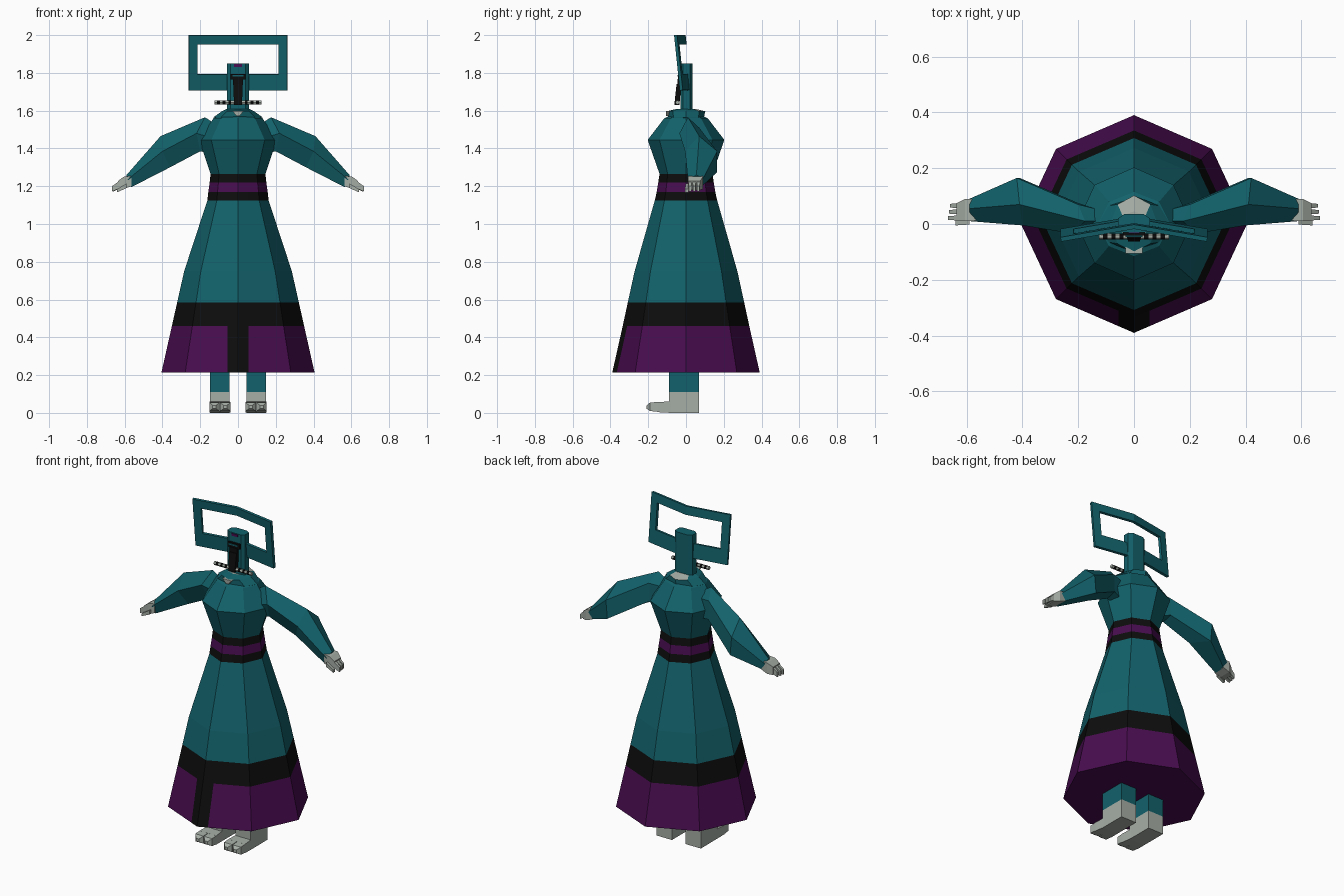
import bpy, bmesh, math

if "Cube" in bpy.data.objects:
    bpy.data.objects.remove(bpy.data.objects["Cube"])

def mat(name, r, g, b):
    m = bpy.data.materials.new(name)
    m.diffuse_color = (r, g, b, 1)
    m.use_nodes = True
    m.node_tree.nodes["Principled BSDF"].inputs["Base Color"].default_value = m.diffuse_color
    return m

TEAL = mat("teal", 0.006, 0.12, 0.145)
PURPLE = mat("purple", 0.065, 0.004, 0.08)
BLACK = mat("black", 0.004, 0.004, 0.004)
GREY = mat("pale_grey", 0.38, 0.42, 0.38)
ALL = [TEAL, PURPLE, BLACK, GREY]

def loft(name, rings, color=TEAL, mirror=False):
    """Skin closed rings; color is a material or a function (band, side) -> material."""
    pick = color if callable(color) else (lambda b, k: color)
    bm = bmesh.new()
    vs = [[bm.verts.new(p) for p in r] for r in rings]
    n = len(vs[0])
    faces = []
    for b in range(len(vs) - 1):
        for k in range(n):
            j = (k + 1) % n
            f = bm.faces.new((vs[b][k], vs[b][j], vs[b + 1][j], vs[b + 1][k]))
            f.material_index = ALL.index(pick(b, k))
    for r, b in ((vs[0], 0), (vs[-1], len(vs) - 2)):
        f = bm.faces.new(r)
        f.material_index = ALL.index(pick(b, n // 2))
    bmesh.ops.recalc_face_normals(bm, faces=bm.faces)
    me = bpy.data.meshes.new(name)
    bm.to_mesh(me)
    bm.free()
    for m in ALL:
        me.materials.append(m)
    ob = bpy.data.objects.new(name, me)
    bpy.context.collection.objects.link(ob)
    if mirror:
        ob.modifiers.new("mirror", 'MIRROR')
    return ob

def rect(x0, x1, y0, y1, z):
    return [(x0, y0, z), (x1, y0, z), (x1, y1, z), (x0, y1, z)]

def rect_y(x0, x1, z0, z1, y):
    return [(x0, y, z0), (x1, y, z0), (x1, y, z1), (x0, y, z1)]

def rect_x(x, y0, y1, z0, z1):
    return [(x, y0, z0), (x, y1, z0), (x, y1, z1), (x, y0, z1)]

def box(name, x0, x1, y0, y1, z0, z1, color=TEAL, mirror=False):
    return loft(name, [rect(x0, x1, y0, y1, z0), rect(x0, x1, y0, y1, z1)], color, mirror)

def octagon(z, rx, ry, cy=0.0):
    d = 0.69
    u = [(0, -1), (d, -d), (1, 0), (d, d), (0, 1), (-d, d), (-1, 0), (-d, -d)]
    return [(rx * a, cy + ry * b, z) for a, b in u]

# Skirt and belt: octagon with two extra points that bound the front stripe
def skirt_ring(z, rx, ry):
    o = octagon(z, rx, ry)
    t = 0.055 / o[1][0]
    y = o[0][1] + t * (o[1][1] - o[0][1])
    return [o[0], (0.055, y, z)] + o[1:] + [(-0.055, y, z)]

skirt = [(0.215, 0.405, 0.39), (0.46, 0.35, 0.335), (0.585, 0.322, 0.308),
         (0.75, 0.285, 0.272), (1.125, 0.162, 0.165), (1.17, 0.157, 0.155),
         (1.22, 0.15, 0.147), (1.265, 0.145, 0.14)]
bands = [PURPLE, BLACK, TEAL, TEAL, BLACK, PURPLE, BLACK]
loft("skirt", [skirt_ring(*s) for s in skirt],
     lambda b, k: BLACK if b == 0 and k in (0, 9) else bands[b])

# Torso
loft("torso", [octagon(1.265, 0.145, 0.14), octagon(1.445, 0.205, 0.203),
               octagon(1.56, 0.13, 0.115), octagon(1.58, 0.08, 0.07)])

# Flared collar with pale back panel and front clasp
loft("collar", [octagon(1.55, 0.10, 0.08), octagon(1.565, 0.13, 0.095),
                octagon(1.597, 0.085, 0.102), octagon(1.61, 0.06, 0.045)],
     lambda b, k: GREY if b == 2 and k in (3, 4) else TEAL)
loft("collar_clasp", [rect(-0.008, 0.008, -0.105, -0.08, 1.572),
                      rect(-0.03, 0.03, -0.106, -0.08, 1.598)], GREY)

# Sleeves: shoulder, elbow, wrist
loft("sleeve", [
    [(0.12, 0.01, 1.53), (0.12, 0.05, 1.50), (0.12, 0.05, 1.38), (0.12, 0, 1.37), (0.12, -0.02, 1.45)],
    [(0.175, 0.01, 1.565), (0.20, 0.07, 1.51), (0.20, 0.075, 1.40), (0.20, 0.01, 1.385), (0.22, -0.035, 1.48)],
    [(0.41, 0.07, 1.465), (0.42, 0.165, 1.385), (0.41, 0.165, 1.275), (0.36, 0.04, 1.30), (0.40, -0.005, 1.385)],
    [(0.59, 0.055, 1.26), (0.59, 0.09, 1.24), (0.57, 0.085, 1.20), (0.565, 0.02, 1.195), (0.585, 0.01, 1.235)],
], TEAL, True)

# Hands with fingers and thumb
loft("hand", [rect_x(0.565, 0.012, 0.088, 1.20, 1.255), rect_x(0.605, 0.01, 0.09, 1.185, 1.25),
              rect_x(0.635, 0.012, 0.075, 1.18, 1.228)], GREY, True)
for i in range(3):
    y = 0.012 + 0.022 * i
    loft("finger", [rect_x(0.625, y, y + 0.019, 1.19, 1.23),
                    rect_x(0.667 - 0.004 * i, y + 0.003, y + 0.016, 1.172, 1.20)], GREY, True)
loft("thumb", [rect_x(0.59, -0.002, 0.02, 1.19, 1.215),
               rect_x(0.64, -0.005, 0.012, 1.168, 1.185)], GREY, True)

# Legs, ankles and feet with two toes
box("leg", 0.045, 0.148, -0.09, 0.07, 0.11, 0.25, TEAL, True)
box("ankle", 0.045, 0.148, -0.09, 0.07, 0.0, 0.11, GREY, True)
loft("foot", [rect_y(0.045, 0.148, 0, 0.06, -0.08),
              rect_y(0.04, 0.152, 0.004, 0.058, -0.15)], GREY, True)
for x in (0.04, 0.098):
    loft("toe", [rect_y(x, x + 0.054, 0.005, 0.058, -0.145),
                 rect_y(x, x + 0.054, 0.01, 0.055, -0.19),
                 rect_y(x + 0.018, x + 0.036, 0.022, 0.04, -0.208)], GREY, True)

# Column head with chamfered front corners
def head_ring(z):
    return [(-0.04, -0.03, z), (0.04, -0.03, z), (0.058, -0.015, z), (0.058, 0.02, z),
            (0.035, 0.035, z), (-0.035, 0.035, z), (-0.058, 0.02, z), (-0.058, -0.015, z)]
loft("head", [head_ring(1.57), head_ring(1.85)])
box("forehead_gem", -0.02, 0.02, -0.034, -0.02, 1.832, 1.846, PURPLE)

# Face mask: brow, nose strip and hanging beard
box("brow", -0.04, 0.04, -0.042, -0.02, 1.765, 1.795, BLACK)
box("brow_lid", -0.03, 0.03, -0.046, -0.02, 1.78, 1.788, TEAL)
box("nose_strip", -0.026, 0.026, -0.046, -0.02, 1.735, 1.768, BLACK)
loft("beard", [rect(-0.021, 0.021, -0.062, -0.035, 1.63),
               rect(-0.025, 0.025, -0.05, -0.025, 1.74)], BLACK)

# Striped bead bar across the jaw
for i in range(17):
    x = -0.125 + 0.0147 * i
    rings = [[(x + dx, -0.045 + 0.011 * math.cos(a * math.pi / 3),
               1.643 + 0.011 * math.sin(a * math.pi / 3)) for a in range(6)]
             for dx in (0, 0.0147)]
    loft("bead", rings, BLACK if i % 2 else GREY)

# Rectangular headdress frame, bent back at the centre and tilted forward at the top
def bent(x, z, off):
    return (x, 0.02 + off - 0.045 * abs(x) / 0.26 - 0.03 * (z - 1.71) / 0.29, z)

def frame():
    xs, zs = [-0.262, -0.215, 0, 0.215, 0.262], [1.708, 1.793, 1.95, 2.0]
    bm = bmesh.new()
    grid = [[bm.verts.new(bent(x, z, 0)) for x in xs] for z in zs]
    for j in range(3):
        for i in range(4):
            if not (j == 1 and i in (1, 2)):
                bm.faces.new((grid[j][i], grid[j][i + 1], grid[j + 1][i + 1], grid[j + 1][i]))
    me = bpy.data.meshes.new("headdress_frame")
    bm.to_mesh(me)
    bm.free()
    me.materials.append(TEAL)
    ob = bpy.data.objects.new("headdress_frame", me)
    bpy.context.collection.objects.link(ob)
    s = ob.modifiers.new("thickness", 'SOLIDIFY')
    s.thickness, s.offset = 0.016, 0
frame()
